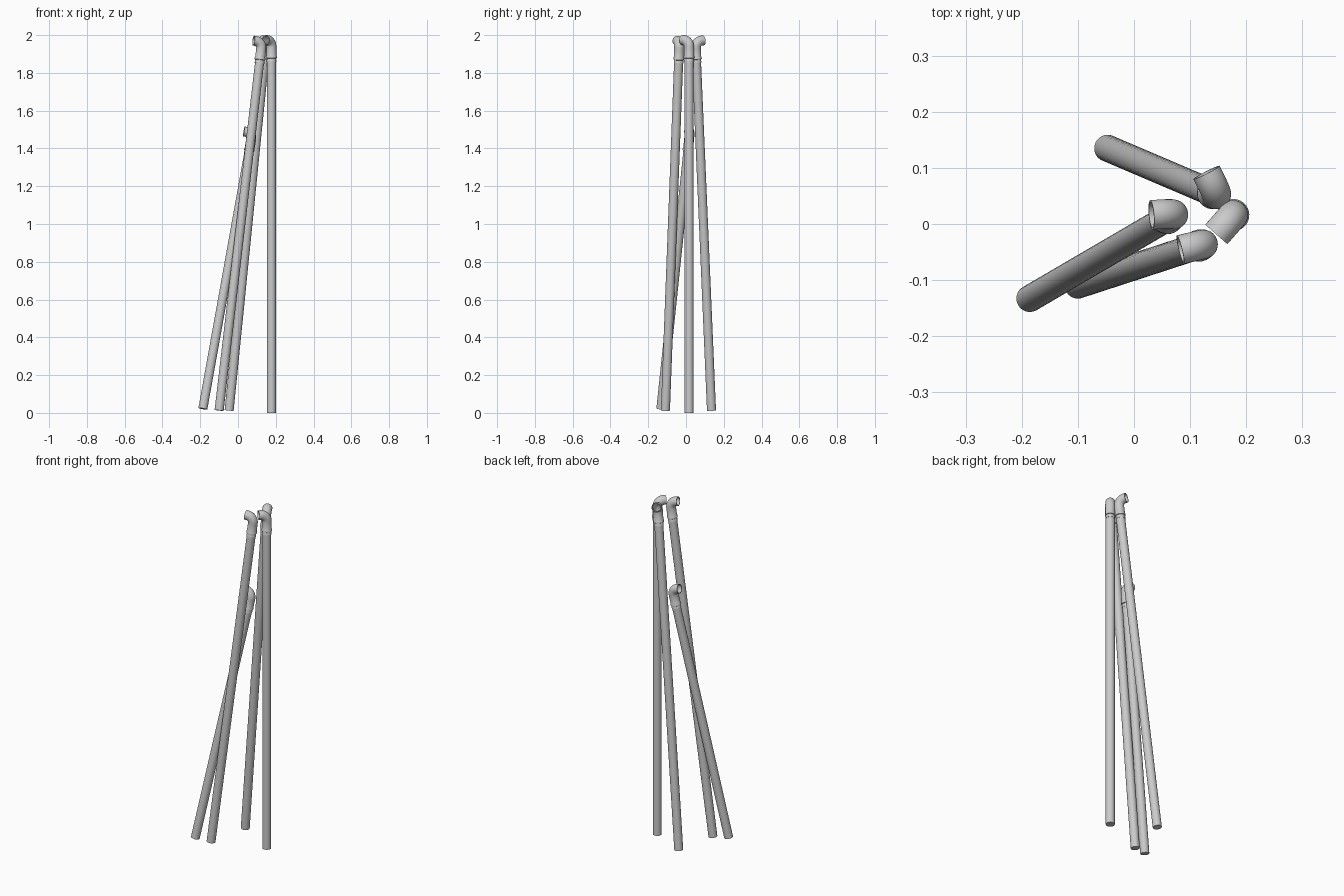
import bpy, bmesh, math
from mathutils import Vector

if "Cube" in bpy.data.objects:
    bpy.data.objects.remove(bpy.data.objects["Cube"])

SEG = 32
R = 0.024          # pipe radius
R_ELBOW = 0.0263   # elbow outer radius
R_BORE = 0.0225    # elbow inner radius
BEND = 0.036       # bend radius of the elbow
REACH = 0.046      # pipe axis to elbow mouth


def sweep(name, stations, side):
    """Rings of given radius along a planar path; side is the plane normal."""
    bm = bmesh.new()
    rings = []
    for p, t, r in stations:
        u = side.cross(t).normalized()
        rings.append([bm.verts.new(p + r * (math.cos(a) * side + math.sin(a) * u))
                      for a in (2 * math.pi * i / SEG for i in range(SEG))])
    for a, b in zip(rings, rings[1:]):
        for i in range(SEG):
            j = (i + 1) % SEG
            bm.faces.new((a[i], a[j], b[j], b[i]))
    bm.faces.new(rings[0])
    bm.faces.new(rings[-1])
    bmesh.ops.recalc_face_normals(bm, faces=bm.faces)
    me = bpy.data.meshes.new(name)
    bm.to_mesh(me)
    bm.free()
    ob = bpy.data.objects.new(name, me)
    bpy.context.collection.objects.link(ob)
    bpy.ops.object.select_all(action='DESELECT')
    ob.select_set(True)
    bpy.context.view_layer.objects.active = ob
    bpy.ops.object.shade_smooth_by_angle(angle=math.radians(35))
    return ob


def pole(name, foot, corner, heading):
    foot, corner = Vector(foot), Vector(corner)
    axis = (corner - foot).normalized()
    out = Vector((*heading, 0))
    out = (out - axis * out.dot(axis)).normalized()   # mouth is square to the pipe
    side = axis.cross(out)

    # straight pipe
    top = corner - axis * 0.08
    sweep(name + "_pipe", [(foot, axis, R), (top, axis, R)], side)

    # two collar rings, then the curved elbow
    collar = [(-0.115, 0.0242), (-0.115, 0.0256), (-0.107, 0.0256), (-0.105, 0.0246),
              (-0.097, 0.0246), (-0.095, 0.0285), (-0.087, 0.0285), (-0.083, R_ELBOW)]
    st = [(corner + axis * s, axis, r) for s, r in collar]
    centre = corner - axis * BEND + out * BEND
    arc = []
    for i in range(13):
        a = math.pi / 2 * i / 12
        arc.append((centre - out * BEND * math.cos(a) + axis * BEND * math.sin(a),
                    axis * math.cos(a) + out * math.sin(a)))
    st += [(p, t, R_ELBOW) for p, t in arc]
    # mouth rim and hollow bore running back down the bend
    mouth = corner + out * REACH
    st += [(mouth, out, R_ELBOW), (mouth, out, R_BORE)]
    st += [(p, t, R_BORE) for p, t in reversed(arc)]
    st.append((corner - axis * 0.079, axis, R_BORE))
    sweep(name + "_elbow", st, side)


# name, foot centre, elbow corner, mouth heading in plan
pole("upright", (0.177, 0.016, 0.0), (0.177, 0.016, 1.9737), (-0.66, -0.75))
pole("back", (-0.047, 0.135, 0.013), (0.150, 0.051, 1.968), (-0.46, 0.89))
pole("front", (-0.100, -0.109, 0.013), (0.127, -0.035, 1.965), (-0.97, -0.24))
pole("short", (-0.186, -0.133, 0.022), (0.076, 0.020, 1.482), (-0.99, -0.10))
